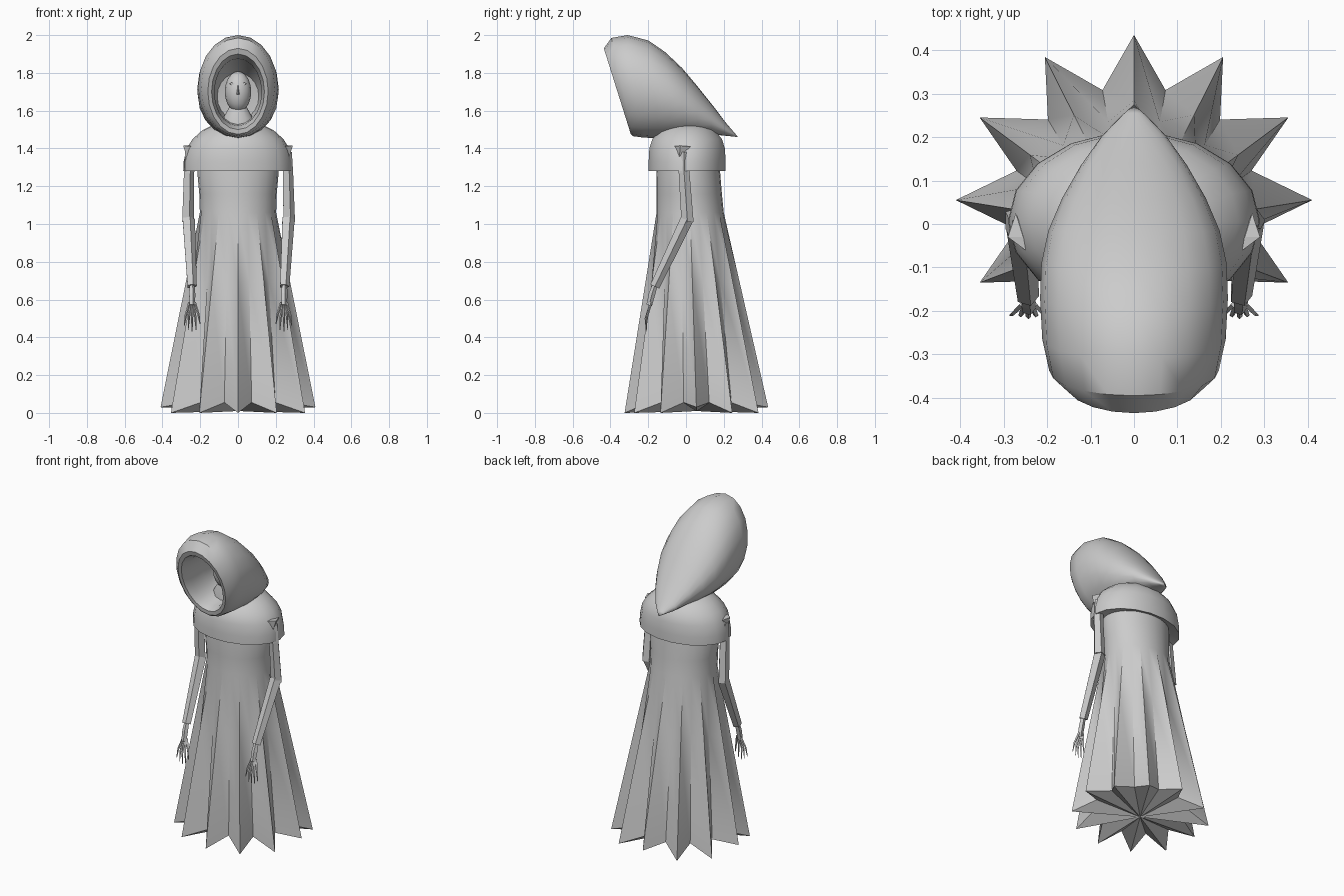
import bpy, bmesh, math
from mathutils import Vector

if "Cube" in bpy.data.objects:
    bpy.data.objects.remove(bpy.data.objects["Cube"])

grey = bpy.data.materials.new("cloth_grey")
grey.diffuse_color = (0.6, 0.6, 0.6, 1)
grey.use_nodes = True
grey.node_tree.nodes["Principled BSDF"].inputs["Base Color"].default_value = grey.diffuse_color


def finish(name, bm, angle=35):
    bmesh.ops.recalc_face_normals(bm, faces=bm.faces)
    me = bpy.data.meshes.new(name)
    bm.to_mesh(me)
    bm.free()
    me.materials.append(grey)
    ob = bpy.data.objects.new(name, me)
    bpy.context.collection.objects.link(ob)
    bpy.ops.object.select_all(action='DESELECT')
    ob.select_set(True)
    bpy.context.view_layer.objects.active = ob
    if angle:
        bpy.ops.object.shade_smooth_by_angle(angle=math.radians(angle))
    return ob


def loft(bm, rings, start=None, end=None):
    """Skin equal-length rings; start and end are closing points."""
    vr = [[bm.verts.new(p) for p in r] for r in rings]
    n = len(vr[0])
    for a, b in zip(vr, vr[1:]):
        for i in range(n):
            j = (i + 1) % n
            bm.faces.new((a[i], a[j], b[j], b[i]))
    for ring, tip in ((vr[0], start), (vr[-1], end)):
        if tip is not None:
            t = bm.verts.new(tip)
            for i in range(n):
                bm.faces.new((ring[i], ring[(i + 1) % n], t))


def oval(rx, ry, cy, z, n):
    return [(rx * math.cos(2 * math.pi * i / n), cy + ry * math.sin(2 * math.pi * i / n), z)
            for i in range(n)]


def tilted(top, bottom, w, n=20):
    """Oval ring spanning two (y, z) points with half width w."""
    t, b = Vector((0, *top)), Vector((0, *bottom))
    mid, half = (t + b) / 2, (t - b) / 2
    return [mid + half * math.cos(2 * math.pi * i / n) + Vector((w * math.sin(2 * math.pi * i / n), 0, 0))
            for i in range(n)]


def limb(bm, pts, radii, n=5):
    """Tapered closed tube through points."""
    pts = [Vector(p) for p in pts]
    d = (pts[-1] - pts[0]).normalized()
    u = d.cross(Vector((0, 1, 0))).normalized()
    v = d.cross(u)
    rings = [[p + (u * math.cos(2 * math.pi * i / n) + v * math.sin(2 * math.pi * i / n)) * r
              for i in range(n)] for p, r in zip(pts, radii)]
    loft(bm, rings, pts[0], pts[-1])


# Robe: smooth waist flowing into twelve pointed pleats
bm = bmesh.new()
hem = []
for i in range(24):
    a = 2 * math.pi * i / 24
    if i % 2 == 0:
        rx, ry, z = 0.41, 0.38, (0.03 if i in (0, 6, 12) else 0.0)
    else:
        rx, ry, z = 0.28, 0.262, 0.055
    hem.append((rx * math.cos(a), 0.055 + ry * math.sin(a), z))
top = oval(0.202, 0.178, 0.022, 1.06, 24)
mid = []
for i, (t, h) in enumerate(zip(top, hem)):
    mid.append(Vector(t).lerp(Vector(h), 0.36))
loft(bm, [oval(0.20, 0.16, 0.01, 1.36, 24), oval(0.215, 0.169, 0.012, 1.27, 24),
          oval(0.205, 0.173, 0.017, 1.16, 24), top, mid, hem],
     (0, 0.01, 1.36), (0, 0.055, 0.01))
finish("robe", bm, 30)

# Shoulder cape
bm = bmesh.new()
prof = [(0.20, 0.16, 1.30), (0.29, 0.207, 1.28), (0.288, 0.207, 1.33), (0.272, 0.203, 1.40),
        (0.24, 0.187, 1.45), (0.19, 0.15, 1.495), (0.12, 0.10, 1.53)]
loft(bm, [oval(rx, ry, 0.006, z, 18) for rx, ry, z in prof], None, (0, 0.005, 1.535))
finish("shoulder_cape", bm, 40)

# Hood: outer shell, rolled rim and deep hollow
bm = bmesh.new()
hood = [((0.255, 1.485), (0.25, 1.463), 0.025),
        ((0.21, 1.537), (0.20, 1.468), 0.072),
        ((0.14, 1.63), (0.13, 1.475), 0.122),
        ((0.06, 1.73), (0.06, 1.465), 0.165),
        ((-0.02, 1.825), (-0.01, 1.46), 0.197),
        ((-0.11, 1.91), (-0.07, 1.455), 0.213),
        ((-0.20, 1.972), (-0.14, 1.455), 0.216),
        ((-0.31, 2.0), (-0.22, 1.457), 0.211),
        ((-0.395, 1.985), (-0.28, 1.465), 0.195),
        ((-0.435, 1.93), (-0.292, 1.475), 0.16),
        ((-0.425, 1.90), (-0.295, 1.50), 0.14),
        ((-0.36, 1.875), (-0.25, 1.52), 0.125),
        ((-0.22, 1.86), (-0.14, 1.53), 0.128),
        ((-0.10, 1.80), (-0.07, 1.55), 0.11)]
loft(bm, [tilted(*r) for r in hood], (0, 0.275, 1.46), (0, -0.07, 1.68))
finish("hood", bm, 40)

# Face deep inside the hood
bm = bmesh.new()
bmesh.ops.create_uvsphere(bm, u_segments=16, v_segments=10, radius=1)
for v in bm.verts:
    v.co = Vector((v.co.x * 0.07, -0.13 + v.co.y * 0.07, 1.70 + v.co.z * 0.108))
finish("face", bm, 50)

# Neck and collar under the face
bm = bmesh.new()
loft(bm, [oval(0.085, 0.06, -0.12, 1.50, 12), oval(0.08, 0.055, -0.12, 1.56, 12),
          oval(0.045, 0.04, -0.12, 1.62, 12)], (0, -0.12, 1.50), (0, -0.12, 1.62))
finish("neck", bm)

# Eyes and mouth as thin diamond plates, nose as a small wedge
bm = bmesh.new()
for x, y, z, w, h in ((-0.032, -0.193, 1.742, 0.014, 0.008), (0.032, -0.193, 1.742, 0.014, 0.008),
                      (0, -0.182, 1.648, 0.022, 0.007)):
    loft(bm, [[(x - w, y + d, z), (x, y + d, z - h), (x + w, y + d, z), (x, y + d, z + h)]
              for d in (0, 0.008)], (x, y, z), (x, y + 0.008, z))
loft(bm, [[(-0.01, -0.195, 1.685), (0.01, -0.195, 1.685), (0, -0.212, 1.69)]],
     (0, -0.197, 1.74), (0, -0.195, 1.685))
finish("face_features", bm, 0)

for s, side in ((-1, "left"), (1, "right")):
    # Arm: thin upper arm and wider angular forearm
    bm = bmesh.new()
    limb(bm, [(s * 0.255, -0.01, 1.38), (s * 0.262, -0.01, 1.27), (s * 0.268, 0.008, 1.01)],
         [0.03, 0.03, 0.034])
    limb(bm, [(s * 0.264, 0.005, 1.025), (s * 0.245, -0.165, 0.67)], [0.036, 0.027])
    finish(side + "_arm", bm, 0)

    # Pointed fold at the shoulder
    bm = bmesh.new()
    loft(bm, [[(s * 0.23, -0.075, 1.41), (s * 0.29, -0.03, 1.415), (s * 0.272, 0.025, 1.41)]],
         (s * 0.272, -0.035, 1.355), (s * 0.255, -0.03, 1.415))
    finish(side + "_shoulder_fold", bm, 0)

    # Hand: narrow palm with five bony fingers
    bm = bmesh.new()
    limb(bm, [(s * 0.245, -0.16, 0.69), (s * 0.244, -0.18, 0.63), (s * 0.243, -0.195, 0.57)],
         [0.014, 0.018, 0.016])
    for k, length in enumerate((0.10, 0.13, 0.14, 0.13, 0.11)):
        f = k - 2
        limb(bm, [(s * (0.243 + f * 0.007), -0.185, 0.585),
                  (s * (0.243 + f * 0.017), -0.205 - 0.004 * (2 - abs(f)), 0.57 - length * 0.5),
                  (s * (0.243 + f * 0.021), -0.21, 0.57 - length)],
             [0.007, 0.006, 0.002], 4)
    finish(side + "_hand", bm, 0)
